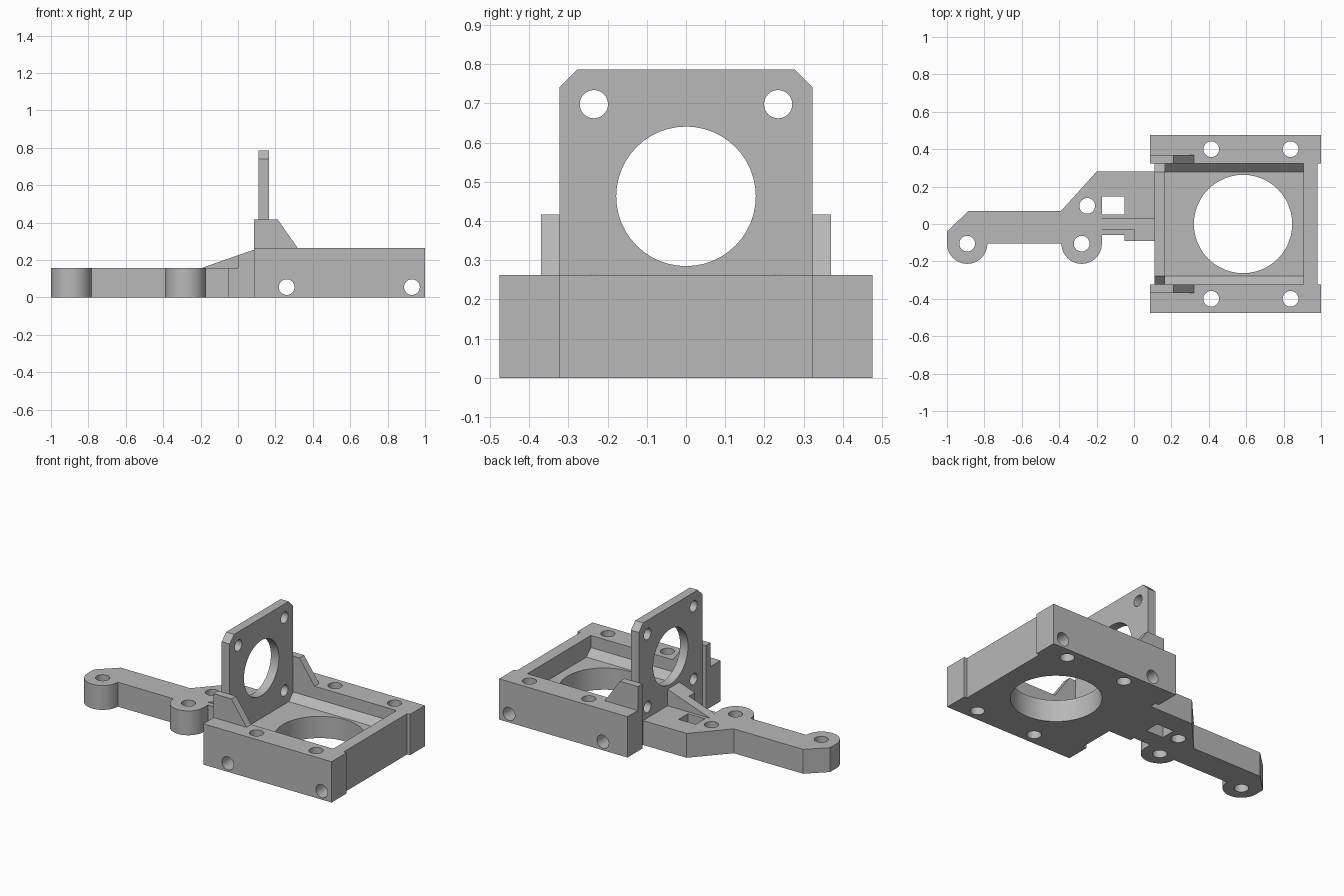
import bpy, bmesh, math
from mathutils import Vector

if "Cube" in bpy.data.objects:
    bpy.data.objects.remove(bpy.data.objects["Cube"], do_unlink=True)

grey = bpy.data.materials.new("printed grey")
grey.use_nodes = True
COLOUR = (0.48, 0.48, 0.48, 1)
grey.diffuse_color = COLOUR
grey.node_tree.nodes["Principled BSDF"].inputs["Base Color"].default_value = COLOUR

# Map a profile point (a, b) and an extrusion depth d to x, y, z
AXES = {
    "x": lambda a, b, d: Vector((d, a, b)),
    "y": lambda a, b, d: Vector((a, d, b)),
    "z": lambda a, b, d: Vector((a, b, d)),
}


def prism(name, profile, axis, start, end):
    """Extrude a closed profile along an axis."""
    place = AXES[axis]
    bm = bmesh.new()
    face = bm.faces.new([bm.verts.new(place(a, b, start)) for a, b in profile])
    moved = bmesh.ops.extrude_face_region(bm, geom=[face])["geom"]
    verts = [v for v in moved if isinstance(v, bmesh.types.BMVert)]
    bmesh.ops.translate(bm, verts=verts, vec=place(0, 0, end - start))
    bmesh.ops.recalc_face_normals(bm, faces=bm.faces)
    mesh = bpy.data.meshes.new(name)
    bm.to_mesh(mesh)
    bm.free()
    mesh.materials.append(grey)
    obj = bpy.data.objects.new(name, mesh)
    bpy.context.collection.objects.link(obj)
    return obj


def arc(a, b, r, first=0, last=360, steps=40):
    full = last - first == 360
    count = steps if full else steps + 1
    angles = [math.radians(first + (last - first) * i / steps) for i in range(count)]
    return [(a + r * math.cos(t), b + r * math.sin(t)) for t in angles]


def box(a0, a1, b0, b1):
    return [(a0, b0), (a1, b0), (a1, b1), (a0, b1)]


def cut(obj, profile, axis, start, end):
    """Subtract a prism from an object and discard the cutter."""
    cutter = prism("cutter", profile, axis, start, end)
    cutter.hide_render = True
    mod = obj.modifiers.new("cut", "BOOLEAN")
    mod.operation = "DIFFERENCE"
    mod.solver = "EXACT"
    mod.object = cutter
    bpy.context.view_layer.objects.active = obj
    bpy.ops.object.modifier_apply(modifier=mod.name)
    bpy.data.objects.remove(cutter, do_unlink=True)


# Shared sizes
HALF, CHAMFER, AXIS_Z = 0.323, 0.045, 0.463
SCREW = 0.042
inner = HALF - CHAMFER
motor_shape = [(s * a, AXIS_Z + t * b) for s, t, a, b in (
    (-1, -1, HALF, inner), (-1, -1, inner, HALF), (1, -1, inner, HALF), (1, -1, HALF, inner),
    (1, 1, HALF, inner), (1, 1, inner, HALF), (-1, 1, inner, HALF), (-1, 1, HALF, inner))]

# Base tray with recessed ends
half_outline = [(0.085, HALF), (0.085, 0.475), (1, 0.475), (1, HALF), (0.98, HALF)]
outline = [(0.11, HALF)] + half_outline
outline += [(x, -y) for x, y in reversed(outline)]
base = prism("base_tray", outline, "z", 0, 0.263)
cut(base, motor_shape, "x", 0.05, 0.905)
cut(base, arc(0.583, 0, 0.263, steps=48), "z", -0.1, 0.4)
for x in (0.26, 0.93):
    cut(base, arc(x, 0.055, SCREW), "y", -0.6, 0.6)
for x in (0.413, 0.837):
    for y in (-0.4, 0.4):
        cut(base, arc(x, y, SCREW), "z", -0.1, 0.4)

# Upright motor plate with centre bore and four screw holes
plate = prism("motor_plate", motor_shape, "x", 0.11, 0.167)
cut(plate, arc(0, AXIS_Z, 0.178, steps=48), "x", 0, 0.3)
for y in (-0.235, 0.235):
    for dz in (-0.235, 0.235):
        cut(plate, arc(y, AXIS_Z + dz, 0.036), "x", 0, 0.3)

# Gussets on both sides of the plate
gusset_shape = [(0.085, 0.263), (0.32, 0.263), (0.212, 0.417), (0.085, 0.417)]
for side, name in ((1, "left_gusset"), (-1, "right_gusset")):
    prism(name, gusset_shape, "y", side * HALF, side * 0.37)

# Belt arm with two round bosses along its front edge
BOSS = 0.108
arm_outline = [(-1, -0.04), (-0.885, 0.07), (-0.39, 0.07), (-0.2, 0.28), (0.11, 0.28),
               (0.11, -0.09), (-0.05, -0.09), (-0.05, -0.06), (-0.172, -0.06)]
arm_outline += arc(-0.28, -0.105, BOSS, 0, -180, 24)
arm_outline += arc(-0.892, -0.105, BOSS, 0, -180, 24)
arm = prism("arm", arm_outline, "z", 0, 0.157)
for x, y in ((-0.892, -0.105), (-0.28, -0.105), (-0.25, 0.097)):
    cut(arm, arc(x, y, SCREW), "z", -0.1, 0.4)
cut(arm, box(-0.172, -0.05, 0.052, 0.146), "z", -0.1, 0.4)


# Sloping rib bracing the plate, wider beside the plate
def slope(x):
    return 0.157 + (x + 0.195) * 0.35


for name, x, y0, y1 in (("rib", -0.195, -0.03, 0.03), ("rib_foot", 0, -0.09, -0.03)):
    shape = [(x, 0.157), (0.11, 0.157), (0.11, slope(0.11))]
    if slope(x) > 0.16:
        shape.append((x, slope(x)))
    prism(name, shape, "y", y0, y1)

# Smooth the round walls and keep the edges sharp
bpy.ops.object.select_all(action="DESELECT")
for obj in (base, plate, arm):
    obj.select_set(True)
bpy.context.view_layer.objects.active = base
bpy.ops.object.shade_smooth_by_angle(angle=math.radians(25))
